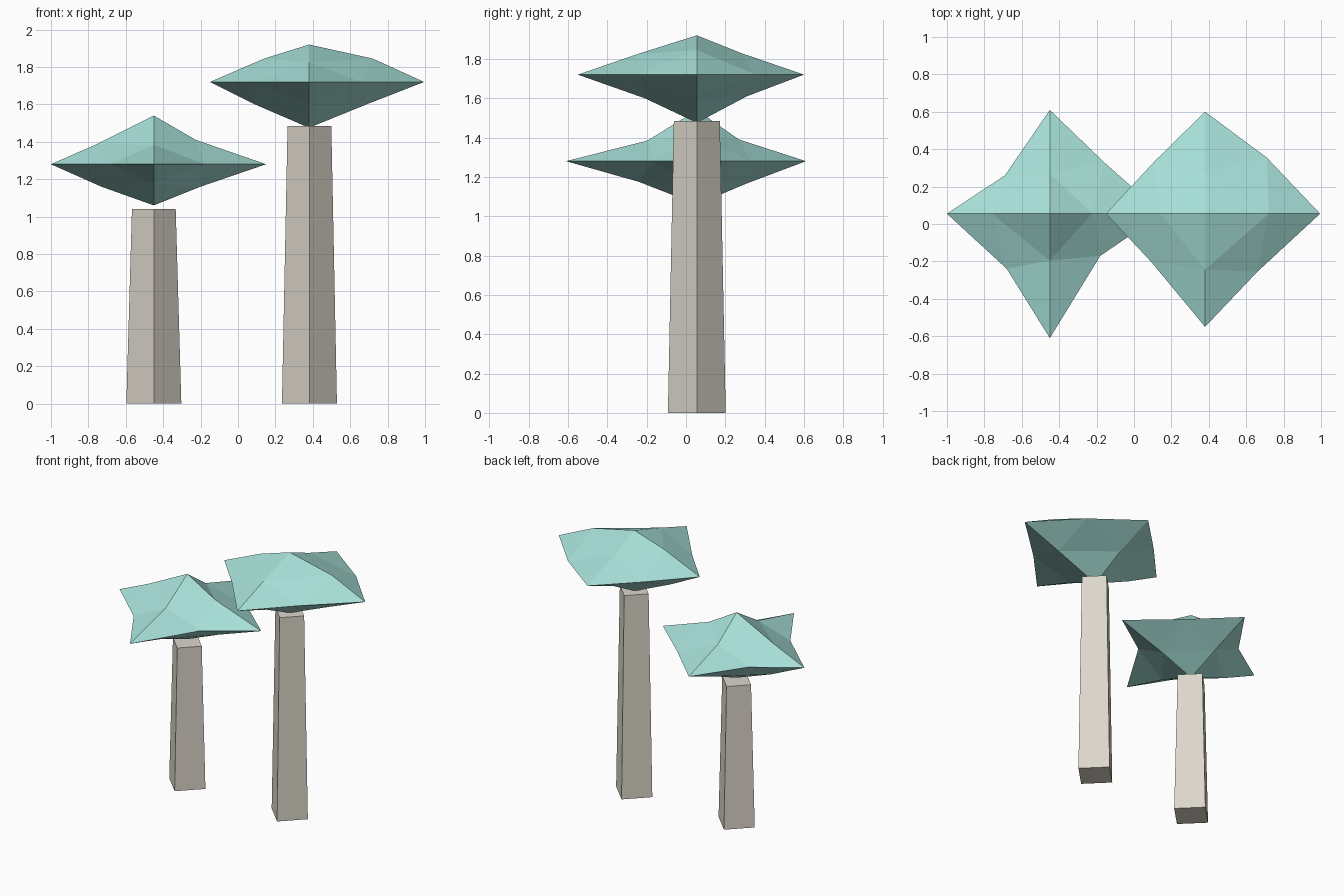
import bpy, bmesh
from math import pi
from mathutils import Matrix

if "Cube" in bpy.data.objects:
    bpy.data.objects.remove(bpy.data.objects["Cube"])


def material(name, rgb):
    m = bpy.data.materials.new(name)
    m.diffuse_color = (*rgb, 1)
    m.use_nodes = True
    m.node_tree.nodes["Principled BSDF"].inputs["Base Color"].default_value = m.diffuse_color
    return m


LEAF = material("leaf_teal", (0.39, 0.75, 0.69))
BARK = material("bark_grey", (0.72, 0.68, 0.60))


def finish(bm, name, mat):
    bmesh.ops.recalc_face_normals(bm, faces=bm.faces)
    me = bpy.data.meshes.new(name)
    bm.to_mesh(me)
    bm.free()
    me.materials.append(mat)
    bpy.context.collection.objects.link(bpy.data.objects.new(name, me))


def trunk(name, x, y, height):
    # Tapered square post, corners facing the axes
    bm = bmesh.new()
    bmesh.ops.create_cone(bm, cap_ends=True, segments=4, radius1=0.147, radius2=0.117,
                          depth=height, matrix=Matrix.Translation((x, y, height / 2)))
    # snap corners onto the axes if the primitive starts off-axis
    v = bm.verts[:][0].co
    if abs(v.x - x) > 0.02 and abs(v.y - y) > 0.02:
        bmesh.ops.rotate(bm, verts=bm.verts, cent=(x, y, 0), matrix=Matrix.Rotation(pi / 4, 3, 'Z'))
    finish(bm, name, BARK)


def crown(name, x, y, z, top, bottom, tips, ring, upper, lower):
    # Once-subdivided octahedron; lists run east, north, west, south.
    # upper / lower hold (distance along axis, z) of the slanted edge midpoints.
    bm = bmesh.new()
    axes = [(1, 0), (0, 1), (-1, 0), (0, -1)]
    t = [bm.verts.new((x + a * r, y + b * r, z)) for (a, b), r in zip(axes, tips)]
    m = [bm.verts.new((px, py, z)) for px, py in ring]
    for pole_z, mids in ((top, upper), (bottom, lower)):
        p = bm.verts.new((x, y, pole_z))
        s = [bm.verts.new((x + a * r, y + b * r, h)) for (a, b), (r, h) in zip(axes, mids)]
        for i in range(4):
            j = (i + 1) % 4
            for f in ((t[i], m[i], s[i]), (t[j], s[j], m[i]), (p, s[i], s[j]), (m[i], s[j], s[i])):
                bm.faces.new(f)
    finish(bm, name, LEAF)


# Short tree
trunk("short_trunk", -0.45, 0.055, 1.04)
crown("short_crown", -0.45, 0.055, 1.28, 1.54, 1.06,
      (0.60, 0.555, 0.55, 0.665),
      ((-0.16, 0.33), (-0.69, 0.26), (-0.68, -0.24), (-0.18, -0.17)),
      ((0.225, 1.41), (0.215, 1.39), (0.31, 1.385), (0.25, 1.385)),
      ((0.25, 1.16), (0.25, 1.165), (0.28, 1.16), (0.295, 1.175)))

# Tall tree
trunk("tall_trunk", 0.382, 0.055, 1.485)
crown("tall_crown", 0.38, 0.055, 1.72, 1.92, 1.475,
      (0.615, 0.545, 0.53, 0.605),
      ((0.71, 0.355), (0.11, 0.335), (0.09, -0.20), (0.66, -0.255)),
      ((0.34, 1.845), (0.225, 1.83), (0.24, 1.845), (0.30, 1.825)),
      ((0.32, 1.605), (0.255, 1.61), (0.29, 1.60), (0.265, 1.60)))
